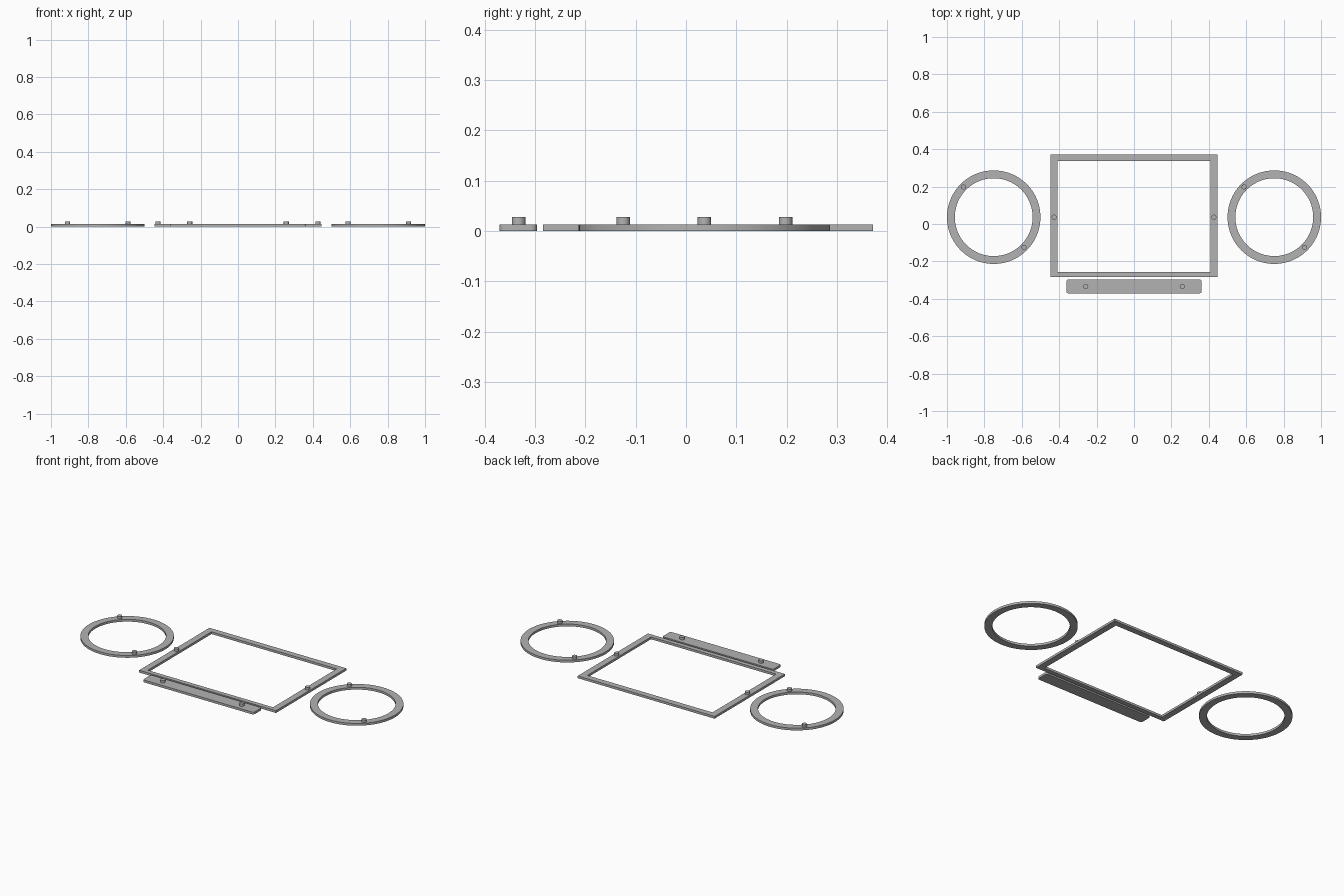
import bpy
import math

if "Cube" in bpy.data.objects:
    bpy.data.objects.remove(bpy.data.objects["Cube"])

T = 0.0135        # plate thickness
PEG_TOP = 0.028   # height of peg tops
PEG_R = 0.0135
CY = 0.0365       # shared centre line of rings and frame

grey = bpy.data.materials.new("plain grey")
grey.diffuse_color = (0.45, 0.45, 0.45, 1)
grey.use_nodes = True
grey.node_tree.nodes["Principled BSDF"].inputs["Base Color"].default_value = grey.diffuse_color


def circle(cx, cy, r, n):
    return [(cx + r * math.cos(2 * math.pi * i / n),
             cy + r * math.sin(2 * math.pi * i / n)) for i in range(n)]


def rect(x0, x1, y0, y1):
    return [(x0, y0), (x1, y0), (x1, y1), (x0, y1)]


def rounded_rect(x0, x1, y0, y1, r, n=6):
    pts = []
    corners = [(x1 - r, y1 - r), (x0 + r, y1 - r), (x0 + r, y0 + r), (x1 - r, y0 + r)]
    for k, (cx, cy) in enumerate(corners):
        for i in range(n + 1):
            a = math.pi / 2 * (k + i / n)
            pts.append((cx + r * math.cos(a), cy + r * math.sin(a)))
    return pts


def slab(name, outer, z0, z1, inner=None):
    """Extrude an outline, with an optional matching inner outline as a hole."""
    n = len(outer)
    loops = [(outer, z0), (outer, z1)]
    if inner:
        loops += [(inner, z1), (inner, z0)]
    verts = [(x, y, z) for pts, z in loops for x, y in pts]
    m = len(loops)
    faces = []
    for k in range(m if inner else 1):
        a, b = k * n, (k + 1) % m * n
        for i in range(n):
            j = (i + 1) % n
            faces.append((a + i, a + j, b + j, b + i))
    if not inner:
        faces += [tuple(reversed(range(n))), tuple(range(n, 2 * n))]
    mesh = bpy.data.meshes.new(name)
    mesh.from_pydata(verts, [], faces)
    mesh.materials.append(grey)
    obj = bpy.data.objects.new(name, mesh)
    bpy.context.collection.objects.link(obj)
    bpy.ops.object.select_all(action='DESELECT')
    obj.select_set(True)
    bpy.context.view_layer.objects.active = obj
    bpy.ops.object.shade_smooth_by_angle(angle=math.radians(30))


def peg(name, x, y):
    slab(name, circle(x, y, PEG_R, 24), T, PEG_TOP)


# rectangular frame
slab("frame", rect(-0.447, 0.447, -0.284, 0.372), 0, T,
     rect(-0.409, 0.409, -0.257, 0.337))

# bar with rounded corners in front of the frame
slab("front_bar", rounded_rect(-0.362, 0.362, -0.371, -0.296, 0.012), 0, T)

# mirrored rings and pegs
for side, s in (("left", -1), ("right", 1)):
    slab(side + "_ring", circle(s * 0.75, CY, 0.25, 96), 0, T,
         circle(s * 0.75, CY, 0.208, 96))
    peg(side + "_ring_back_peg", s * 0.75 - 0.1615, CY + 0.1615)
    peg(side + "_ring_front_peg", s * 0.75 + 0.1615, CY - 0.1615)
    peg(side + "_frame_peg", s * 0.427, CY)
    peg(side + "_bar_peg", s * 0.258, -0.333)
